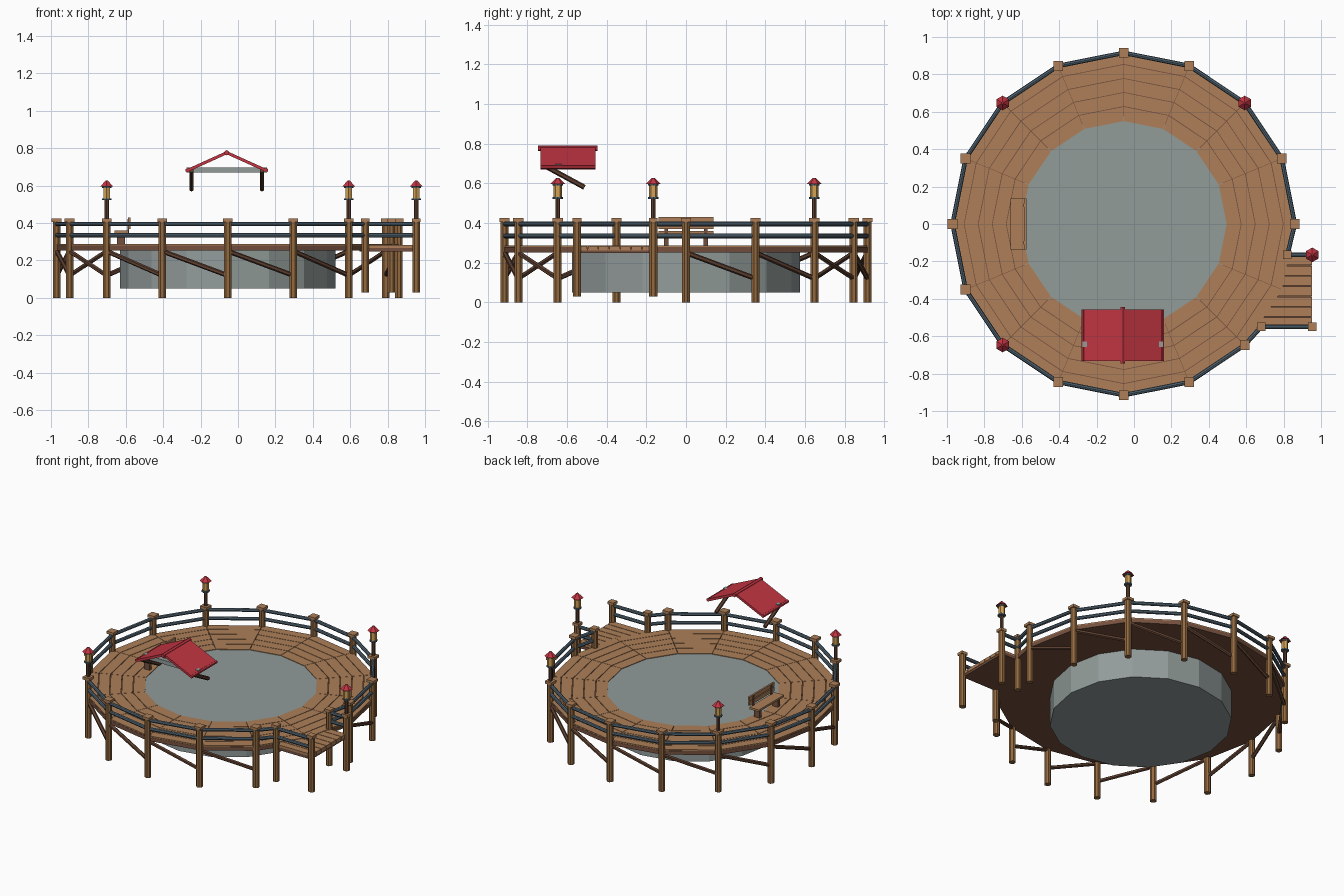
import bpy, bmesh, math
from mathutils import Vector, Matrix

if "Cube" in bpy.data.objects:
    bpy.data.objects.remove(bpy.data.objects["Cube"])

CX, R, N = -0.055, 0.915, 16


def mat(name, hexcol):
    c = [int(hexcol[i:i + 2], 16) / 255 for i in (0, 2, 4)]
    lin = [x / 12.92 if x <= 0.04045 else ((x + 0.055) / 1.055) ** 2.4 for x in c]
    m = bpy.data.materials.new(name)
    m.diffuse_color = (*lin, 1)
    m.use_nodes = True
    m.node_tree.nodes["Principled BSDF"].inputs["Base Color"].default_value = m.diffuse_color
    return m


PLANK = mat("plank wood", "AD7F58")
POST = mat("post wood", "93693F")
DARK = mat("dark wood", "5E4030")
RIM = mat("rim wood", "75503E")
RAIL = mat("blue grey rail", "536673")
STONE = mat("grey stone", "929C9A")
RED = mat("roof red", "C23542")
TRIM = mat("dark red", "9E2634")
GLASS = mat("lantern amber", "D3A255")


def finish(bm, name, material):
    bmesh.ops.recalc_face_normals(bm, faces=bm.faces)
    me = bpy.data.meshes.new(name)
    bm.to_mesh(me)
    bm.free()
    me.materials.append(material)
    ob = bpy.data.objects.new(name, me)
    bpy.context.collection.objects.link(ob)
    return ob


def box(bm, c, s, rot=None):
    m = Matrix.Translation(c) @ (rot or Matrix()) @ Matrix.Diagonal((*s, 1))
    bmesh.ops.create_cube(bm, size=1, matrix=m)


def cone(bm, c, r1, r2, z0, z1, n=8, turn=0.0):
    m = Matrix.Translation((c[0], c[1], (z0 + z1) / 2)) @ Matrix.Rotation(turn, 4, 'Z')
    bmesh.ops.create_cone(bm, cap_ends=True, segments=n, radius1=r1, radius2=r2,
                          depth=z1 - z0, matrix=m)


def rod(bm, a, b, r, n=8):
    a, b = Vector(a), Vector(b)
    d = b - a
    m = Matrix.Translation((a + b) / 2) @ d.to_track_quat('Z', 'Y').to_matrix().to_4x4()
    bmesh.ops.create_cone(bm, cap_ends=True, segments=n, radius1=r, radius2=r,
                          depth=d.length, matrix=m)


def prism(bm, pts, z0, z1):
    lo = [bm.verts.new((x, y, z0)) for x, y in pts]
    hi = [bm.verts.new((x, y, z1)) for x, y in pts]
    bm.faces.new(lo[::-1])
    bm.faces.new(hi)
    for i in range(len(pts)):
        j = (i + 1) % len(pts)
        bm.faces.new((lo[i], lo[j], hi[j], hi[i]))


def polar(i, r=R):
    a = 2 * math.pi * i / N
    return (CX + r * math.cos(a), r * math.sin(a))


# stone tank, sunk through the deck
bm = bmesh.new()
prism(bm, [polar(i, 0.575) for i in range(N)], 0.05, 0.283)
finish(bm, "stone_tank", STONE)

# deck base and side platform base
bm = bmesh.new()
prism(bm, [polar(i, 0.918) for i in range(N)], 0.252, 0.279)
finish(bm, "deck_base", RIM)
bm = bmesh.new()
prism(bm, [(0.82, -0.165), (0.77, -0.35), (0.65, -0.55), (0.95, -0.55), (0.95, -0.165)], 0.248, 0.268)
finish(bm, "platform_base", RIM)

# ring planks: five rows of trapezoids in each sector
bm = bmesh.new()
rows = [0.55, 0.63, 0.705, 0.78, 0.855, 0.92]
for i in range(N):
    for r0, r1 in zip(rows, rows[1:]):
        e = 0.003
        q = []
        for r, k in ((r0, 0), (r1 - 0.004, 0), (r1 - 0.004, 1), (r0, 1)):
            shift = e / r if k == 0 else -e / r
            q.append(polar(i + k + shift, r))
        prism(bm, q, 0.274, 0.287)
finish(bm, "deck_planks", PLANK)

# platform planks, cut to the deck edge
bm = bmesh.new()


def edge_x(y):
    p, q, s = polar(0), polar(-1), polar(-2)
    if y > q[1]:
        return p[0] + (q[0] - p[0]) * y / q[1]
    return q[0] + (s[0] - q[0]) * (y - q[1]) / (s[1] - q[1])


rows_n = 7
h = 0.385 / rows_n
for k in range(rows_n):
    y0, y1 = -0.55 + k * h, -0.55 + (k + 1) * h - 0.004
    prism(bm, [(edge_x(y0), y0), (0.953, y0), (0.953, y1), (edge_x(y1), y1)], 0.262, 0.284)
finish(bm, "platform_planks", PLANK)

# posts and caps
ring = [i for i in range(N) if i != 15]
side = [(0.82, -0.165), (0.953, -0.165), (0.953, -0.55), (0.68, -0.55)]
posts, caps = bmesh.new(), bmesh.new()
for p, z0 in [(polar(i), 0.0) for i in ring] + [(p, 0.03) for p in side]:
    cone(posts, p, 0.022, 0.022, z0, 0.408, turn=math.pi / 8)
    w = 0.052 if z0 == 0 else 0.045
    box(caps, (*p, 0.415), (w, w, 0.018))
finish(posts, "posts", POST)
finish(caps, "post_caps", PLANK)

# double rails
bm = bmesh.new()
bays = [(polar(i), polar(i + 1)) for i in range(14)]
bays += [(polar(14), side[3]), (side[3], side[2]), (polar(0), side[0]), (side[0], side[1])]
for a, b in bays:
    for z in (0.335, 0.395):
        rod(bm, (*a, z), (*b, z), 0.012)
finish(bm, "rails", RAIL)

# diagonal braces below the deck
bm = bmesh.new()
for i in range(14):
    rod(bm, (*polar(i), 0.25), (*polar(i + 1), 0.12), 0.013, 6)
finish(bm, "braces", DARK)

# lamps on four posts
pole, plate, glass, hood = (bmesh.new() for _ in range(4))
for p in (polar(2), polar(6), polar(10), side[1]):
    cone(pole, p, 0.012, 0.012, 0.42, 0.53)
    cone(plate, p, 0.026, 0.026, 0.522, 0.532)
    cone(plate, p, 0.026, 0.026, 0.588, 0.596)
    cone(glass, p, 0.021, 0.021, 0.53, 0.59, 6)
    cone(hood, p, 0.039, 0.006, 0.596, 0.628, 6)
finish(pole, "lamp_poles", DARK)
finish(plate, "lamp_plates", RAIL)
finish(glass, "lamp_glass", GLASS)
finish(hood, "lamp_hoods", RED)

# floating gable roof
RX, RY = -0.06, -0.595
slabs, trim = bmesh.new(), bmesh.new()
ang = math.atan2(0.095, 0.21)
for s in (-1, 1):
    box(slabs, (RX + s * 0.109, RY, 0.727), (0.238, 0.276, 0.016), Matrix.Rotation(s * ang, 4, 'Y'))
    rod(trim, (RX + s * 0.212, RY - 0.138, 0.682), (RX + s * 0.212, RY + 0.138, 0.682), 0.011, 6)
rod(trim, (RX, RY - 0.15, 0.776), (RX, RY + 0.15, 0.776), 0.014, 6)
finish(slabs, "roof_slabs", RED)
finish(trim, "roof_ridge_and_eaves", RED)
bm = bmesh.new()
box(bm, (RX, -0.642, 0.684), (0.43, 0.03, 0.028))
finish(bm, "roof_beam", STONE)
bm = bmesh.new()
for s in (-1, 1):
    rod(bm, (RX + s * 0.188, -0.70, 0.682), (RX + s * 0.188, -0.512, 0.58), 0.013, 6)
finish(bm, "roof_struts", DARK)

# bench facing outward
bm = bmesh.new()
box(bm, (-0.622, 0, 0.352), (0.075, 0.275, 0.014))
for z in (0.383, 0.416):
    box(bm, (-0.582, 0, z), (0.012, 0.275, 0.027))
finish(bm, "bench_seat_and_back", PLANK)
bm = bmesh.new()
for y in (-0.1, 0.1):
    box(bm, (-0.625, y, 0.316), (0.042, 0.022, 0.06))
    box(bm, (-0.588, y, 0.385), (0.008, 0.018, 0.075))
finish(bm, "bench_legs", RIM)
